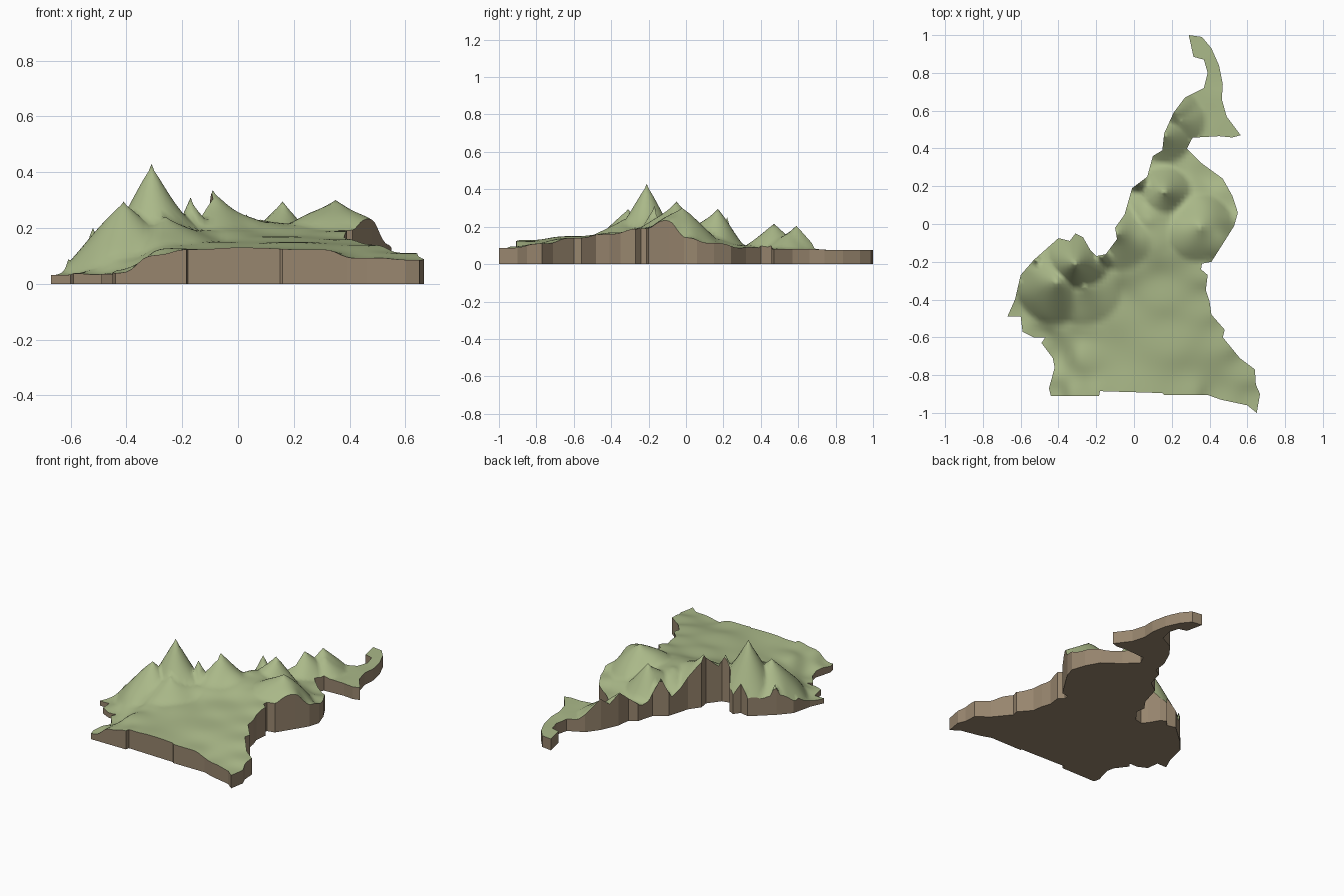
import bpy, bmesh, math
from mathutils import Vector
from mathutils.geometry import delaunay_2d_cdt

# Border of the land, clockwise from the northern tip
BORDER = [(.29, 1), (.36, .99), (.41, .93), (.45, .84), (.47, .74), (.465, .66), (.49, .57),
          (.565, .47), (.52, .458), (.45, .465), (.31, .457), (.28, .40), (.36, .32), (.47, .24),
          (.52, .15), (.55, .06), (.53, -.01), (.48, -.09), (.41, -.20), (.36, -.21),
          (.355, -.24), (.39, -.27), (.38, -.35), (.40, -.41), (.41, -.48), (.48, -.56),
          (.47, -.60), (.56, -.71), (.64, -.77), (.645, -.85), (.667, -.90), (.65, -1),
          (.60, -.96), (.46, -.93), (.39, -.905), (.16, -.905), (.15, -.895), (-.18, -.885),
          (-.185, -.91), (-.44, -.91), (-.45, -.87), (-.42, -.76), (-.43, -.71), (-.49, -.63),
          (-.47, -.60), (-.53, -.60), (-.59, -.57), (-.60, -.49), (-.67, -.49), (-.63, -.40),
          (-.60, -.27), (-.53, -.19), (-.40, -.075), (-.34, -.09), (-.31, -.05), (-.27, -.07),
          (-.23, -.14), (-.20, -.17), (-.15, -.16), (-.09, -.08), (-.10, -.02), (-.05, .05),
          (-.01, .19), (.07, .25), (.10, .36), (.15, .39), (.16, .48), (.21, .59), (.27, .67),
          (.37, .72), (.39, .80), (.37, .87), (.315, .885)]

# Broad ground heights: x, y, z
GROUND = [(.33, .97, .075), (.42, .8, .075), (.42, .6, .08), (.5, .48, .08), (.3, .42, .085),
          (.2, .32, .10), (.4, .28, .085), (.52, .12, .11), (.3, .13, .14), (.53, 0, .14),
          (.1, .08, .20), (.46, -.1, .225), (.25, -.08, .22), (.1, -.1, .22), (-.05, -.2, .2),
          (.38, -.24, .19), (.15, -.35, .17), (.38, -.42, .16), (-.1, -.45, .15),
          (.2, -.6, .15), (.47, -.6, .14), (.6, -.77, .11), (.63, -.95, .085), (.42, -.92, .09),
          (.3, -.9, .125), (0, -.9, .13), (-.18, -.9, .125), (-.3, -.9, .105), (-.42, -.9, .035),
          (-.43, -.7, .03), (-.25, -.7, .13), (-.5, -.6, .03), (-.63, -.48, .03),
          (-.42, -.5, .09), (-.25, -.5, .14), (-.6, -.3, .05), (-.53, -.2, .08), (-.35, -.07, .06),
          (-.27, -.08, .08), (-.05, .07, .13), (0, .2, .11), (.12, .38, .09), (.28, .67, .08)]

# Mountains: x, y, summit height, radius, slope exponent
PEAKS = [(-.31, -.21, .43, .19, 1.0), (-.41, -.31, .295, .22, 1.0), (-.26, -.33, .24, .2, 1.0),
         (-.09, -.05, .335, .2, 1.2), (-.17, -.17, .31, .09, 1.1), (-.225, -.15, .25, .05, 1),
         (.35, -.02, .30, .18, 1.0), (.16, .17, .295, .14, 1.1), (.03, .22, .25, .07, 1.1),
         (.16, .47, .215, .15, 1.0), (.21, .59, .205, .14, 1.0), (.25, .55, .17, .13, 1.0),
         (-.52, -.19, .20, .05, 1), (-.61, -.31, .09, .04, 1), (.08, .02, .23, .18, 1.0)]


def height(x, y):
    num = den = 0
    for gx, gy, gz in GROUND:
        w = 1 / (((x - gx) ** 2 + (y - gy) ** 2 + .003) ** 1.7)
        num += w * gz
        den += w
    base = top = num / den
    for px, py, pz, r, e in PEAKS:
        d = math.hypot(x - px, y - py) / r
        if d < 1:
            top = max(top, base + (pz - base) * (1 - d) ** e)
    return top


def material(name, rgb):
    m = bpy.data.materials.new(name)
    m.diffuse_color = (*rgb, 1)
    return m


def make_object(name, bm, mat):
    me = bpy.data.meshes.new(name)
    bm.to_mesh(me)
    bm.free()
    me.materials.append(mat)
    ob = bpy.data.objects.new(name, me)
    bpy.context.collection.objects.link(ob)
    return ob


green = material("grass green", (.405, .485, .25))
brown = material("earth brown", (.31, .235, .155))

# Even out the border into short steps
rim = []
for i, a in enumerate(BORDER):
    a, b = Vector(a), Vector(BORDER[(i + 1) % len(BORDER)])
    n = max(1, round((b - a).length / .02))
    rim += [a.lerp(b, k / n) for k in range(n)]

# Land surface: triangulated grid (plus summits) inside the border, lifted to the ground height
step = .02
grid = [Vector((i * step, j * step)) for i in range(-34, 35) for j in range(-50, 51)]
grid += [Vector(p[:2]) for p in PEAKS]
n = len(rim)
verts, _, faces, *_ = delaunay_2d_cdt(rim + grid, [], [list(range(n))], 1, 1e-5)
bm = bmesh.new()
vs = [bm.verts.new((v.x, v.y, height(v.x, v.y))) for v in verts]
for f in faces:
    bm.faces.new([vs[i] for i in f])
bmesh.ops.delete(bm, geom=[v for v in bm.verts if not v.link_faces], context='VERTS')
for f in bm.faces:
    f.normal_update()
    if f.normal.z < 0:
        f.normal_flip()
    f.smooth = True
make_object("land_surface", bm, green)

# Earth block: walls under the border and a flat floor
bm = bmesh.new()
low = [bm.verts.new((p.x, p.y, 0)) for p in rim]
high = [bm.verts.new((p.x, p.y, height(p.x, p.y))) for p in rim]
for i in range(n):
    j = (i + 1) % n
    bm.faces.new((low[j], low[i], high[i], high[j]))
bm.faces.new(low)
make_object("earth_block", bm, brown)
